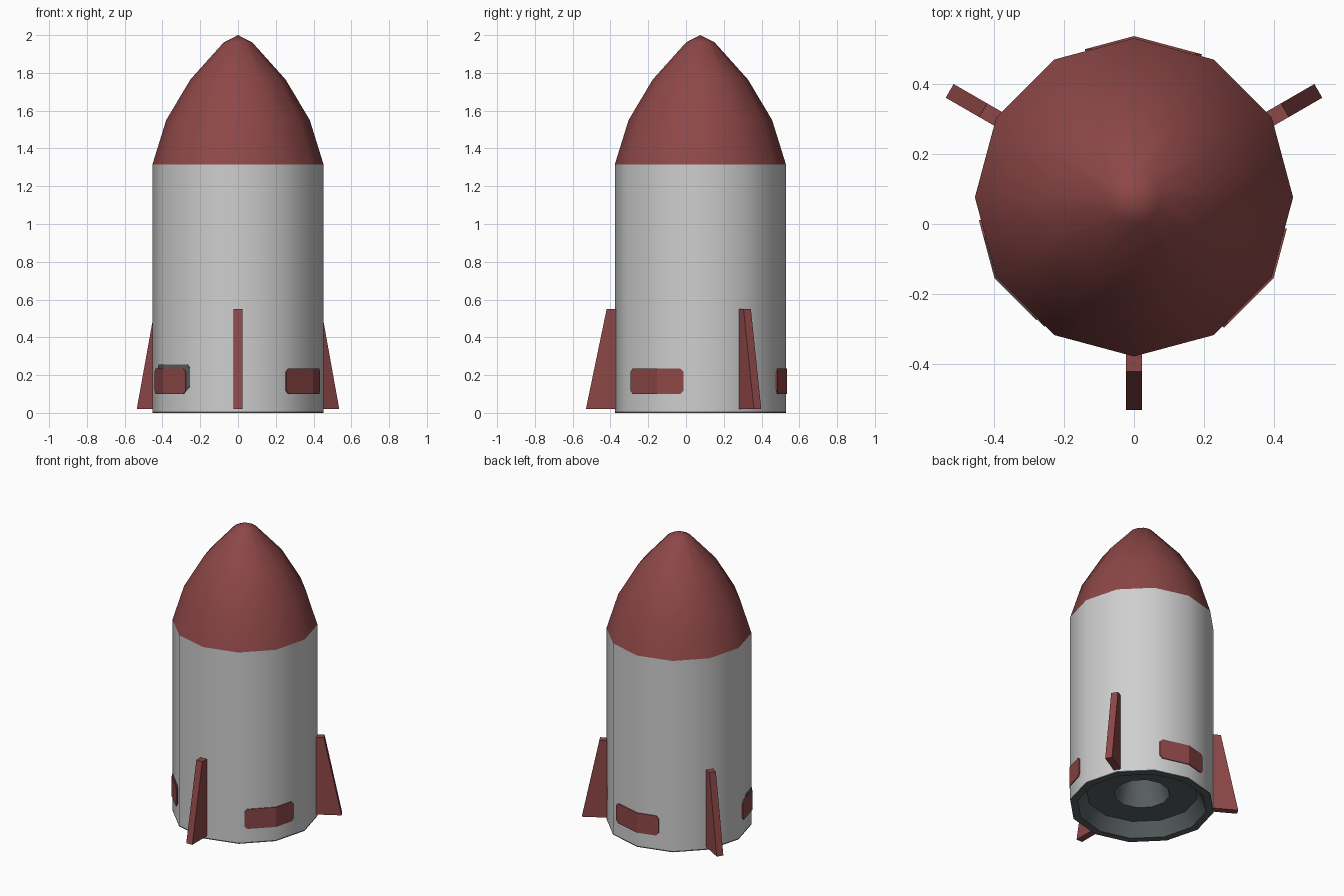
import bpy, math
from mathutils import Vector, Matrix

if "Cube" in bpy.data.objects:
    bpy.data.objects.remove(bpy.data.objects["Cube"])

CY, R, N = 0.076, 0.453, 12
SHIFT = Matrix.Translation((0, CY, 0))


def material(name, rgb):
    m = bpy.data.materials.new(name)
    m.diffuse_color = (*rgb, 1)
    m.use_nodes = True
    m.node_tree.nodes["Principled BSDF"].inputs["Base Color"].default_value = m.diffuse_color
    return m


RED = material("dull red", (0.27, 0.063, 0.063))
WHITE = material("off white", (0.62, 0.62, 0.62))
GREY = material("dark grey", (0.10, 0.115, 0.12))


def make(name, verts, faces, mat, smooth=None):
    me = bpy.data.meshes.new(name)
    me.from_pydata(verts, [], faces)
    me.materials.append(mat)
    me.transform(SHIFT)
    ob = bpy.data.objects.new(name, me)
    bpy.context.collection.objects.link(ob)
    if smooth:
        for p in me.polygons:
            p.use_smooth = True
        me.set_sharp_from_angle(angle=math.radians(smooth))
    return ob


def lathe(name, profile, mat, smooth=40):
    """Turn (radius, z) points; a radius of 0 makes a single tip."""
    verts, rings, faces = [], [], []
    for r, z in profile:
        n = 1 if r == 0 else N
        rings.append([len(verts) + i % n for i in range(N)])
        verts += [(r * math.cos(2 * math.pi * i / N),
                   r * math.sin(2 * math.pi * i / N), z) for i in range(n)]
    for a, b in zip(rings, rings[1:]):
        for i in range(N):
            j = (i + 1) % N
            f = list(dict.fromkeys((a[i], a[j], b[j], b[i])))
            faces.append(f)
    return make(name, verts, faces, mat, smooth)


# Hull and nose
lathe("hull", [(R, 0.008), (R, 1.315)], WHITE)
lathe("nose_cone", [(R, 1.315), (0.38, 1.55), (0.252, 1.765),
                    (0.075, 1.962), (0, 2.0)], RED, 45)

# Recessed base with engine opening
lathe("engine_base", [(0, 0.3), (0.12, 0.3), (0.175, 0.09), (0.35, 0.09),
                      (0.405, 0), (R, 0), (R, 0.008)], GREY, 35)


# Fins
def fin(name, deg):
    h = 0.0225
    side = [(0.40, 0.02), (0.606, 0.02), (0.496, 0.55), (0.40, 0.55)]
    rot = Matrix.Rotation(math.radians(deg), 3, 'Z')
    verts = [rot @ Vector((x, y, z)) for y in (-h, h) for x, z in side]
    faces = [(0, 1, 2, 3), (7, 6, 5, 4)]
    faces += [(i + 4, (i + 1) % 4 + 4, (i + 1) % 4, i) for i in range(4)]
    make(name, verts, faces, RED)


# Wrapped plates, bent over a corner of the hull
def plate(name, deg, s0, s1, z0, z1, off, mat):
    c = 0.018
    t = math.radians(deg)
    r = R + off

    def corner(a):
        return Vector((r * math.cos(a), r * math.sin(a), 0))

    mid = corner(t)
    lo = (corner(t - math.pi / 6) - mid).normalized()
    hi = (corner(t + math.pi / 6) - mid).normalized()
    verts = []
    for s, inset in ((s0, c), (s0 + c, 0), (0, 0), (s1 - c, 0), (s1, c)):
        p = mid + (hi * s if s > 0 else lo * -s)
        verts += [p + Vector((0, 0, z0 + inset)), p + Vector((0, 0, z1 - inset))]
    faces = [(2 * i, 2 * i + 2, 2 * i + 3, 2 * i + 1) for i in range(4)]
    ob = make(name, verts, faces, mat)
    mod = ob.modifiers.new("thickness", 'SOLIDIFY')
    mod.thickness = off
    mod.offset = -1


for i, d in enumerate((-90, 30, 150)):
    fin(f"fin_{i + 1}", d)

for i, (d, s0, s1) in enumerate(((-30, -0.2, 0.145), (90, -0.2, 0.145),
                                 (210, -0.17, 0.17))):
    plate(f"red_panel_{i + 1}", d, s0, s1, 0.1, 0.235, 0.006, RED)
plate("panel_backing", 210, -0.12, 0.198, 0.125, 0.255, 0.003, GREY)
